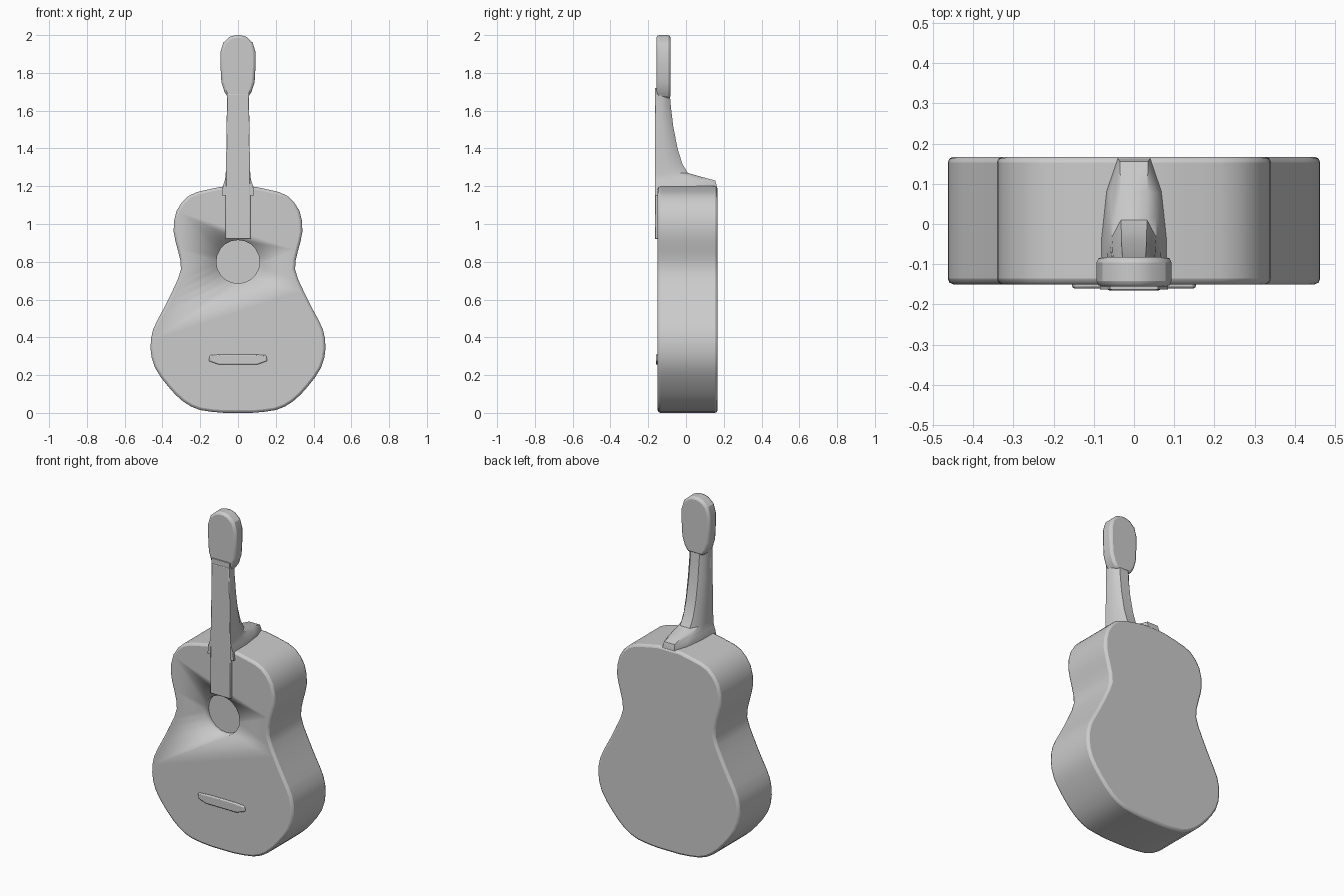
import bpy, bmesh, math
from mathutils import Vector

cube = bpy.data.objects.get("Cube")
if cube:
    bpy.data.objects.remove(cube, do_unlink=True)

grey = bpy.data.materials.new("plain grey")
grey.use_nodes = True
colour = (0.6, 0.6, 0.6, 1)
grey.diffuse_color = colour
grey.node_tree.nodes["Principled BSDF"].inputs["Base Color"].default_value = colour


def loft(name, rings, bevel=0.0, angle=30):
    """Skin a list of equal-length rings, cap both ends, bevel and shade."""
    bm = bmesh.new()
    loops = [[bm.verts.new(p) for p in ring] for ring in rings]
    for a, b in zip(loops, loops[1:]):
        for i in range(len(a)):
            j = (i + 1) % len(a)
            bm.faces.new((a[i], a[j], b[j], b[i]))
    bm.faces.new(loops[0])
    bm.faces.new(loops[-1])
    bmesh.ops.recalc_face_normals(bm, faces=bm.faces)
    mesh = bpy.data.meshes.new(name)
    bm.to_mesh(mesh)
    bm.free()
    mesh.materials.append(grey)
    obj = bpy.data.objects.new(name, mesh)
    bpy.context.collection.objects.link(obj)
    if bevel:
        mod = obj.modifiers.new("soft edges", "BEVEL")
        mod.width, mod.segments, mod.angle_limit = bevel, 2, math.radians(40)
    bpy.ops.object.select_all(action="DESELECT")
    bpy.context.view_layer.objects.active = obj
    obj.select_set(True)
    bpy.ops.object.shade_smooth_by_angle(angle=math.radians(angle))
    return obj


def smooth_path(points, steps=3):
    """Catmull-Rom curve through the points."""
    pts = [Vector(p) for p in points]
    pts = [2 * pts[0] - pts[1]] + pts + [2 * pts[-1] - pts[-2]]
    out = []
    for a, b, c, d in zip(pts, pts[1:], pts[2:], pts[3:]):
        for s in range(steps):
            t = s / steps
            out.append(0.5 * (2 * b + (c - a) * t + (2 * a - 5 * b + 4 * c - d) * t**2
                              + (3 * b - a - 3 * c + d) * t**3))
    return out + [pts[-2]]


def mirrored(half):
    return [(p[0], p[1]) for p in half] + [(-p[0], p[1]) for p in reversed(half)]


def slab(name, outline, front, back, bevel, angle=30):
    return loft(name, [[(x, y, z) for x, z in outline] for y in (front, back)], bevel, angle)


def circle(radius, z, sides=20):
    return [(radius * math.cos(math.tau * i / sides), z + radius * math.sin(math.tau * i / sides))
            for i in range(sides)]


# Waisted body
half_body = [(0.07, 0), (0.2, 0.015), (0.29, 0.06), (0.37, 0.14), (0.44, 0.24), (0.463, 0.34),
             (0.45, 0.44), (0.4, 0.54), (0.345, 0.65), (0.302, 0.76), (0.318, 0.86),
             (0.341, 0.96), (0.325, 1.07), (0.26, 1.15), (0.17, 1.18), (0.07, 1.2)]
body = slab("body", mirrored(smooth_path(half_body, 2)), -0.15, 0.167, 0.014)

# Recessed sound hole
cutter = slab("sound_hole_cutter", circle(0.115, 0.8), -0.3, -0.11, 0)
cutter.hide_render = True
cutter.hide_viewport = True
cut = body.modifiers.new("sound hole", "BOOLEAN")
cut.object, cut.operation, cut.solver = cutter, "DIFFERENCE", "EXACT"

# Neck with a rounded back, flaring into the heel: height, half width, back depth
sections = [(1.15, 0.085, 0.163), (1.2, 0.08, 0.163), (1.23, 0.07, 0.155), (1.25, 0.066, 0.08),
            (1.27, 0.065, 0.01), (1.32, 0.063, -0.02), (1.4, 0.062, -0.045),
            (1.52, 0.06, -0.068), (1.62, 0.058, -0.08), (1.72, 0.06, -0.088)]
rings = []
for z, w, back in sections:
    depth = back + 0.163
    profile = [(-1, 0), (1, 0), (1, 0.4), (0.85, 0.75), (0.5, 1), (-0.5, 1), (-0.85, 0.75), (-1, 0.4)]
    rings.append([(w * x, -0.163 + depth * d, z) for x, d in profile])
loft("neck", rings, 0, 35)

# Fingerboard lying over the upper body
slab("fingerboard", mirrored([(0.066, 0.92), (0.066, 1.1), (0.058, 1.69)]), -0.165, -0.14, 0.004)

# Headstock
half_head = [(0.05, 1.665), (0.072, 1.7), (0.088, 1.75), (0.093, 1.84), (0.093, 1.91),
             (0.078, 1.96), (0.045, 1.99), (0.015, 2)]
slab("headstock", mirrored(half_head), -0.156, -0.082, 0.014)

# Low bridge
half_bridge = [(0.1, 0.255), (0.155, 0.275), (0.15, 0.305), (0.08, 0.31)]
slab("bridge", mirrored(half_bridge), -0.16, -0.14, 0.006)
